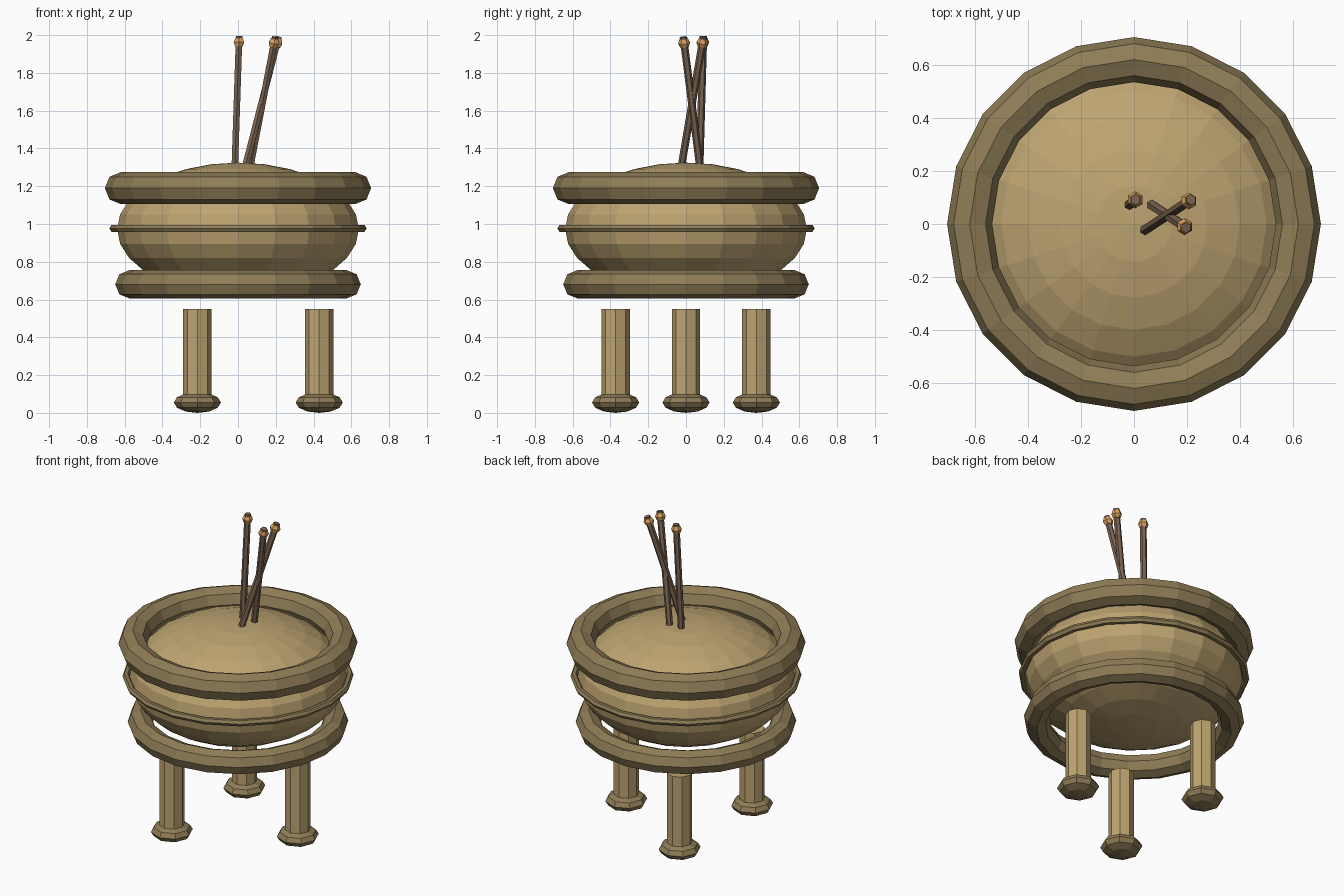
import bpy
from math import cos, sin, radians
from mathutils import Vector

if "Cube" in bpy.data.objects:
    bpy.data.objects.remove(bpy.data.objects["Cube"])


def material(name, rgb):
    m = bpy.data.materials.new(name)
    m.diffuse_color = (*rgb, 1)
    m.use_nodes = True
    m.node_tree.nodes["Principled BSDF"].inputs["Base Color"].default_value = m.diffuse_color
    return m


BRASS = material("light brass", (0.51, 0.37, 0.165))
DARK = material("dark brass", (0.275, 0.205, 0.095))
WOOD = material("stick brown", (0.20, 0.13, 0.085))
GLOW = material("ember orange", (0.72, 0.37, 0.12))


def finish(name, mat):
    ob = bpy.context.object
    ob.name = name
    ob.data.materials.append(mat)
    return ob


def ball(name, loc, radius, height, segs, rings, mat):
    bpy.ops.mesh.primitive_uv_sphere_add(segments=segs, ring_count=rings, radius=1, location=loc)
    ob = finish(name, mat)
    ob.scale = (radius, radius, height)
    return ob


def ring(name, z, major, minor, sides):
    bpy.ops.mesh.primitive_torus_add(major_segments=20, minor_segments=sides,
                                     major_radius=major, minor_radius=minor, location=(0, 0, z))
    return finish(name, DARK)


def rod(name, a, b, radius, sides, mat):
    a, b = Vector(a), Vector(b)
    bpy.ops.mesh.primitive_cylinder_add(vertices=sides, radius=radius, depth=(b - a).length,
                                        location=(a + b) / 2)
    ob = finish(name, mat)
    ob.rotation_mode = 'QUATERNION'
    ob.rotation_quaternion = Vector((0, 0, 1)).rotation_difference(b - a)
    return ob


# Bowl and its three rings
ball("bowl", (0, 0, 0.973), 0.64, 0.352, 20, 14, BRASS)
ring("rim_ring", 1.19, 0.62, 0.085, 8)
ring("waist_ring", 0.977, 0.66, 0.021, 6)
ring("base_ring", 0.681, 0.575, 0.075, 8)

# Three legs with flattened feet
for i in range(3):
    a = radians(120 * i)
    x, y = 0.43 * cos(a), 0.43 * sin(a)
    rod(f"leg_{i + 1}", (x, y, 0.05), (x, y, 0.55), 0.075, 8, BRASS)
    ball(f"foot_{i + 1}", (x, y, 0.055), 0.125, 0.055, 8, 6, DARK)

# Incense sticks with glowing tips
sticks = [((-0.016, 0.073, 1.33), (0.006, 0.092, 1.995)),
          ((0.045, -0.02, 1.33), (0.215, 0.092, 1.99)),
          ((0.07, 0.07, 1.33), (0.197, -0.014, 1.99))]
for i, (low, top) in enumerate(sticks):
    low, top = Vector(low), Vector(top)
    d = (top - low).normalized()
    stick = rod(f"incense_stick_{i + 1}", low - d * 0.13, top, 0.02, 6, WOOD)
    tip = ball(f"ember_tip_{i + 1}", top - d * 0.033, 0.032, 0.032, 6, 4, GLOW)
    tip.rotation_mode = 'QUATERNION'
    tip.rotation_quaternion = stick.rotation_quaternion
